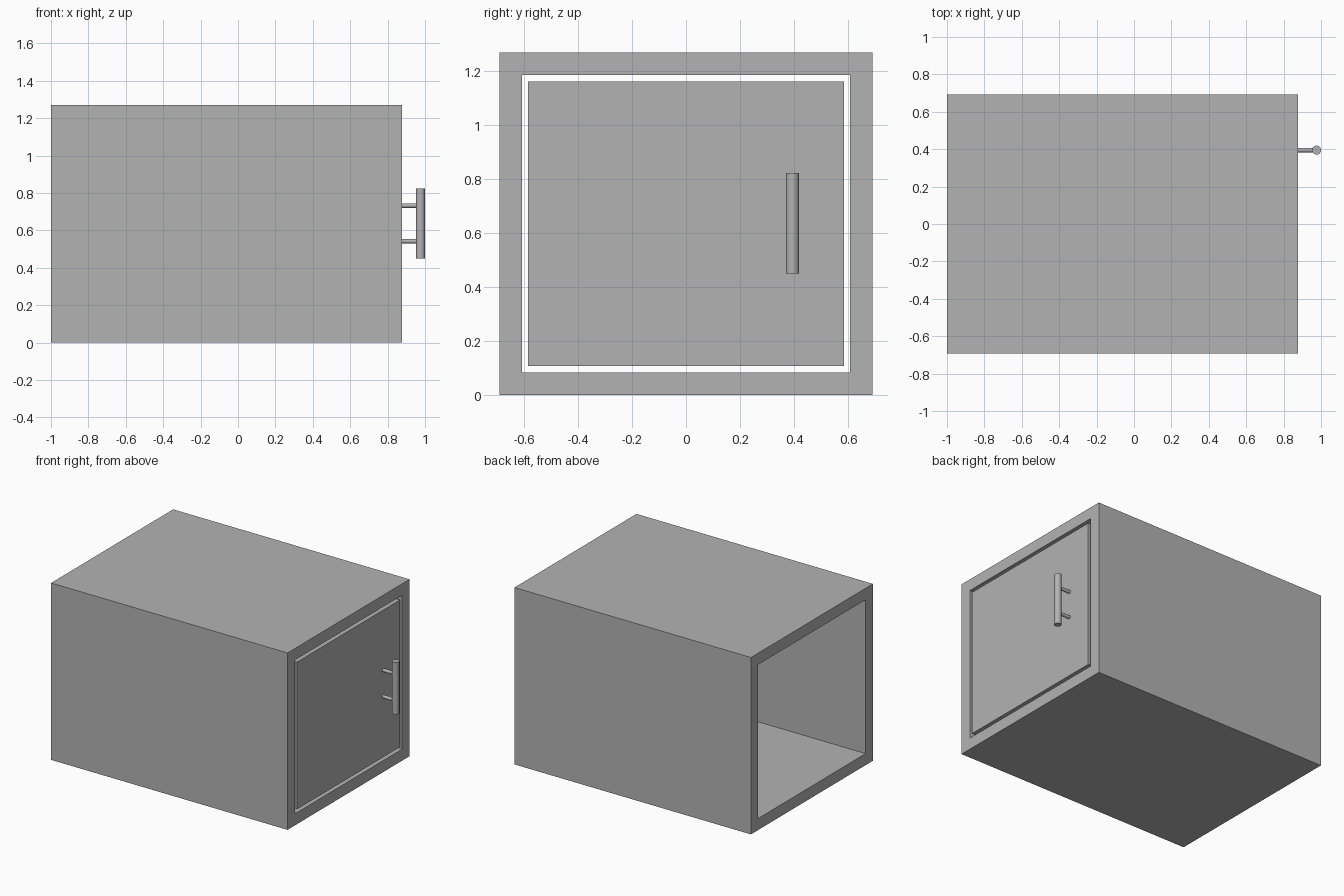
import bpy
import bmesh
from mathutils import Matrix, Vector

if "Cube" in bpy.data.objects:
    bpy.data.objects.remove(bpy.data.objects["Cube"], do_unlink=True)

grey = bpy.data.materials.new("plain grey")
grey.use_nodes = True
color = (0.45, 0.45, 0.45, 1)
grey.diffuse_color = color
grey.node_tree.nodes["Principled BSDF"].inputs["Base Color"].default_value = color

X_BACK, X_FACE = -1.0, 0.878
HEIGHT, HALF_DEPTH = 1.27, 0.692
WALL, GAP, DOOR_THICK = 0.083, 0.024, 0.08


def finish(name, bm):
    bmesh.ops.recalc_face_normals(bm, faces=bm.faces)
    mesh = bpy.data.meshes.new(name)
    bm.to_mesh(mesh)
    bm.free()
    mesh.materials.append(grey)
    obj = bpy.data.objects.new(name, mesh)
    bpy.context.collection.objects.link(obj)
    return obj


def ring(bm, x, inset):
    """Rectangle of vertices across the case, inset from its outside."""
    y = HALF_DEPTH - inset
    corners = [(-y, inset), (y, inset), (y, HEIGHT - inset), (-y, HEIGHT - inset)]
    return [bm.verts.new((x, cy, cz)) for cy, cz in corners]


def bridge(bm, a, b):
    for i in range(4):
        j = (i + 1) % 4
        bm.faces.new((a[i], a[j], b[j], b[i]))


def rod(name, start, end, radius):
    start, end = Vector(start), Vector(end)
    axis = end - start
    turn = axis.to_track_quat("Z", "Y").to_matrix().to_4x4()
    bm = bmesh.new()
    bmesh.ops.create_cone(bm, cap_ends=True, segments=32, radius1=radius,
                          radius2=radius, depth=axis.length,
                          matrix=Matrix.Translation((start + end) / 2) @ turn)
    obj = finish(name, bm)
    bpy.ops.object.select_all(action="DESELECT")
    obj.select_set(True)
    bpy.context.view_layer.objects.active = obj
    bpy.ops.object.shade_smooth_by_angle()


# Case: rectangular tube, open at the rear end
bm = bmesh.new()
loops = [ring(bm, X_BACK, 0), ring(bm, X_FACE, 0),
         ring(bm, X_FACE, WALL), ring(bm, X_BACK, WALL)]
for i in range(4):
    bridge(bm, loops[i], loops[(i + 1) % 4])
finish("case", bm)

# Door: flush slab with an even gap around it
bm = bmesh.new()
inner = ring(bm, X_FACE - DOOR_THICK, WALL + GAP)
outer = ring(bm, X_FACE, WALL + GAP)
bridge(bm, inner, outer)
bm.faces.new(inner)
bm.faces.new(outer)
finish("door", bm)

# Handle: upright bar on two posts
HANDLE_X, HANDLE_Y, HANDLE_Z = 0.976, 0.395, 0.637
rod("handle_bar", (HANDLE_X, HANDLE_Y, HANDLE_Z - 0.187),
    (HANDLE_X, HANDLE_Y, HANDLE_Z + 0.187), 0.024)
for side, label in ((-1, "lower"), (1, "upper")):
    z = HANDLE_Z + side * 0.095
    rod("handle_post_" + label, (X_FACE - 0.01, HANDLE_Y, z),
        (HANDLE_X, HANDLE_Y, z), 0.012)
